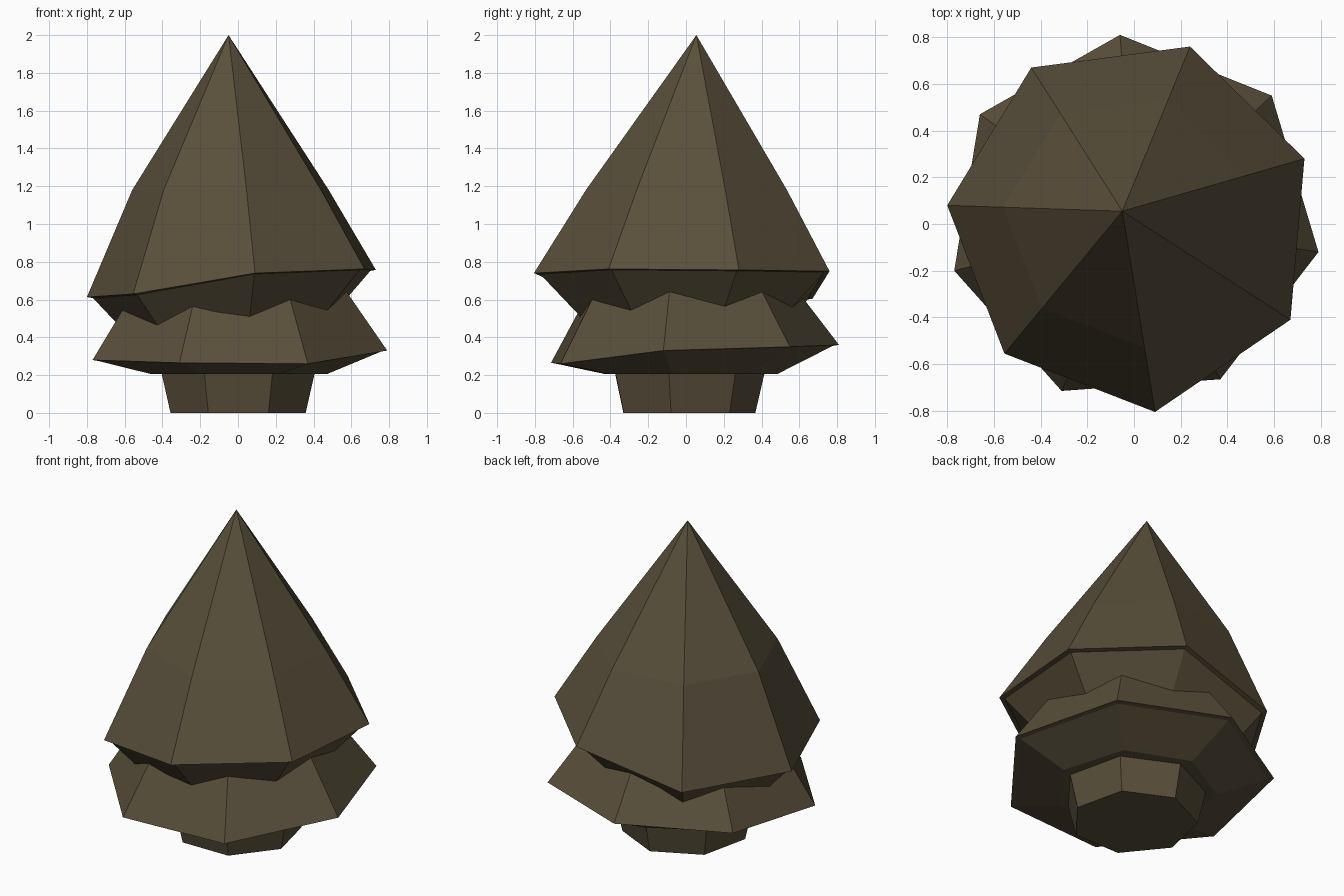
import bpy, bmesh
from math import cos, sin, radians

if "Cube" in bpy.data.objects:
    bpy.data.objects.remove(bpy.data.objects["Cube"])

bark = bpy.data.materials.new("dark olive brown")
bark.diffuse_color = (0.1, 0.078, 0.043, 1)
bark.use_nodes = True
bark.node_tree.nodes["Principled BSDF"].inputs["Base Color"].default_value = bark.diffuse_color


def loft(name, rings, tip=None):
    """Skin a stack of rings from bottom to top, closing with a tip or a cap."""
    bm = bmesh.new()
    loops = [[bm.verts.new(p) for p in ring] for ring in rings]
    n = len(loops[0])
    bm.faces.new(loops[0][::-1])
    for low, high in zip(loops, loops[1:]):
        for i in range(n):
            j = (i + 1) % n
            bm.faces.new((low[i], low[j], high[j], high[i]))
    if tip:
        top = bm.verts.new(tip)
        for i in range(n):
            bm.faces.new((loops[-1][i], loops[-1][(i + 1) % n], top))
    else:
        bm.faces.new(loops[-1])
    bmesh.ops.recalc_face_normals(bm, faces=bm.faces)
    mesh = bpy.data.meshes.new(name)
    bm.to_mesh(mesh)
    bm.free()
    mesh.materials.append(bark)
    obj = bpy.data.objects.new(name, mesh)
    bpy.context.collection.objects.link(obj)
    return obj


def scaled(rim, s, z=None, drop=0.0, centre=(0, 0)):
    """Shrink a rim about a centre, at a level height or lowered by drop."""
    cx, cy = centre
    return [(cx + (x - cx) * s, cy + (y - cy) * s,
             h - drop if z is None else z) for x, y, h in rim]


def heptagon(r, z):
    return [(r * cos(radians(-12.5 + i * 360 / 7)),
             r * sin(radians(-12.5 + i * 360 / 7)), z) for i in range(7)]


# Trunk, flaring upwards
loft("trunk", [heptagon(0.367, 0), heptagon(0.425, 0.25)])

# Lower foliage tier: level base, thin lip, ragged rim, sloping sides
low_rim = [(0.79, -0.12, 0.33), (0.59, 0.55, 0.35), (-0.06, 0.81, 0.36),
           (-0.66, 0.47, 0.33), (-0.77, -0.20, 0.28), (-0.31, -0.715, 0.265),
           (0.37, -0.665, 0.26)]
loft("lower_foliage", [scaled(low_rim, 0.595, z=0.205),
                       scaled(low_rim, 0.96, drop=0.005),
                       low_rim,
                       scaled(low_rim, 0.65, z=0.73)])

# Upper foliage tier: funnel underside, thin lip, ragged rim, bent cone
up_rim = [(0.73, 0.28, 0.757), (0.24, 0.76, 0.75), (-0.44, 0.67, 0.605),
          (-0.80, 0.08, 0.613), (-0.555, -0.555, 0.63), (0.09, -0.805, 0.74),
          (0.67, -0.41, 0.762)]
tip = (-0.05, 0.055, 2.0)
loft("upper_foliage", [scaled(up_rim, 0.60, drop=0.31),
                       scaled(up_rim, 0.96, drop=0.005),
                       up_rim,
                       scaled(up_rim, 0.68, z=1.18, centre=tip[:2])], tip)
